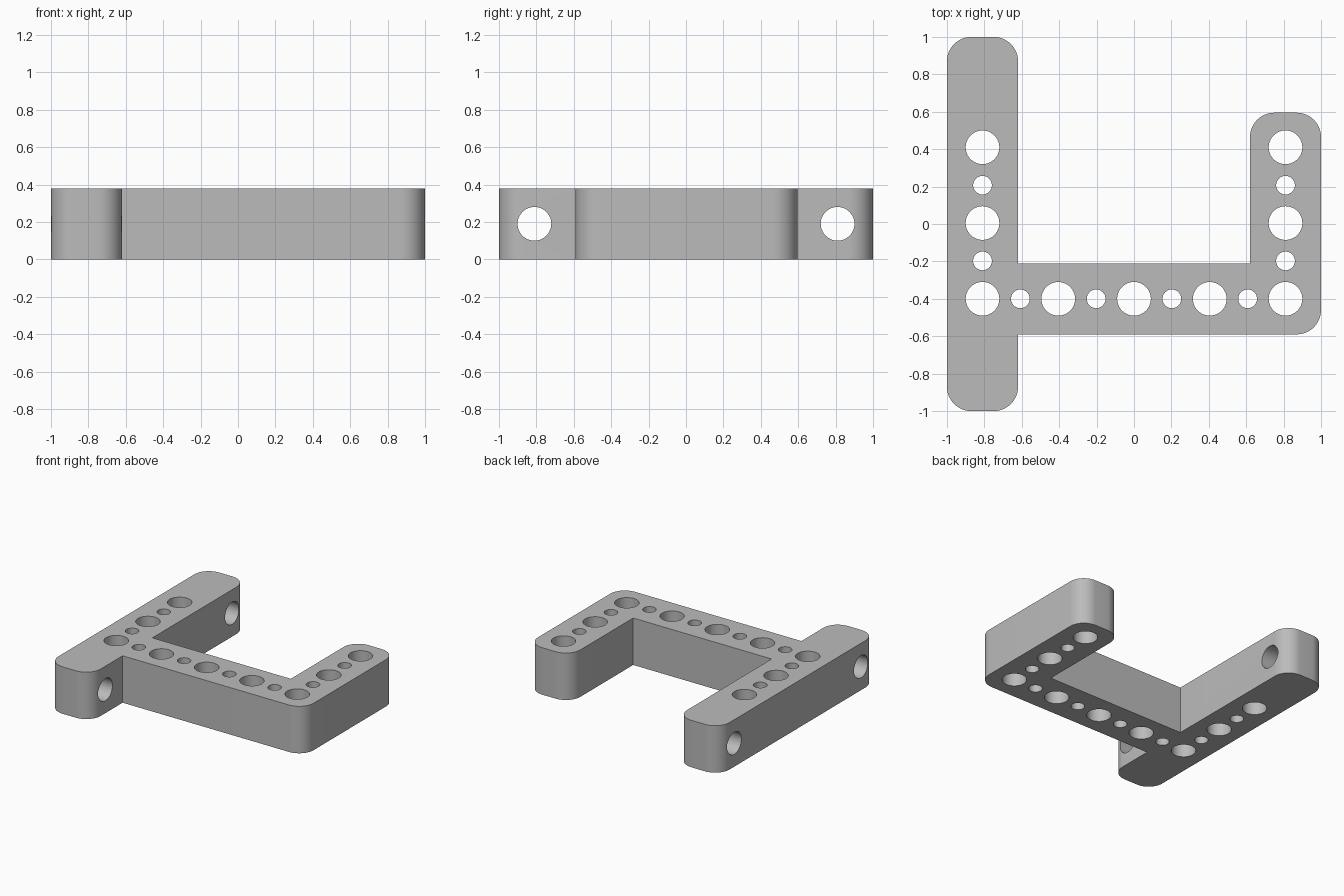
import bpy, bmesh
from math import sin, cos, pi, radians
from mathutils import Matrix, Vector

if "Cube" in bpy.data.objects:
    bpy.data.objects.remove(bpy.data.objects["Cube"])

HEIGHT, ROUND = 0.38, 0.13
PITCH = 0.405            # spacing of the large holes
BIG, SMALL = 0.09, 0.05  # hole radii
MID = HEIGHT / 2

grey = bpy.data.materials.new("plain grey")
grey.use_nodes = True
colour = (0.5, 0.5, 0.5, 1)
grey.diffuse_color = colour
grey.node_tree.nodes["Principled BSDF"].inputs["Base Color"].default_value = colour


def make_object(name, bm):
    mesh = bpy.data.meshes.new(name)
    bmesh.ops.recalc_face_normals(bm, faces=bm.faces)
    bm.to_mesh(mesh)
    bm.free()
    mesh.materials.append(grey)
    obj = bpy.data.objects.new(name, mesh)
    bpy.context.collection.objects.link(obj)
    return obj


def rounded(x, y, start, steps=12):
    """Quarter arc for an outer corner, running anticlockwise from a start angle."""
    a0 = radians(start)
    cx = x - ROUND * (1 if cos(a0 + pi / 4) > 0 else -1)
    cy = y - ROUND * (1 if sin(a0 + pi / 4) > 0 else -1)
    return [(cx + ROUND * cos(a0 + pi / 2 * i / steps),
             cy + ROUND * sin(a0 + pi / 2 * i / steps)) for i in range(steps + 1)]


# Frame outline: long left arm, cross bar and short right arm
outline = (rounded(-1, -1, 180) + rounded(-0.62, -1, 270)
           + [(-0.62, -0.59)] + rounded(1, -0.59, 270)
           + rounded(1, 0.595, 0) + rounded(0.62, 0.595, 90)
           + [(0.62, -0.21), (-0.62, -0.21)]
           + rounded(-0.62, 1, 0) + rounded(-1, 1, 90))
bm = bmesh.new()
base = bm.faces.new([bm.verts.new((x, y, 0)) for x, y in outline])
top = bmesh.ops.extrude_face_region(bm, geom=[base], use_keep_orig=True)
bmesh.ops.translate(bm, vec=(0, 0, HEIGHT),
                    verts=[v for v in top["geom"] if isinstance(v, bmesh.types.BMVert)])
frame = make_object("drilled_frame", bm)

# Hole cutters
bm = bmesh.new()


def drill(centre, radius, axis="Z"):
    turn = Matrix.Rotation(pi / 2, 4, "Y") if axis == "X" else Matrix()
    bmesh.ops.create_cone(bm, cap_ends=True, segments=48, radius1=radius, radius2=radius,
                          depth=HEIGHT + 0.1, matrix=Matrix.Translation(Vector(centre)) @ turn)


for i in range(-4, 5):                       # along the cross bar
    drill((i * PITCH / 2, -0.4, MID), SMALL if i % 2 else BIG)
for side in (-1, 1):                         # along both arms
    for i in range(1, 5):
        drill((side * 2 * PITCH, -0.4 + i * PITCH / 2, MID), SMALL if i % 2 else BIG)
for y in (-0.81, 0.81):                      # sideways through the long arm
    drill((-2 * PITCH, y, MID), BIG, "X")
cutter = make_object("hole_cutter", bm)
cutter.hide_render = True

cut = frame.modifiers.new("holes", "BOOLEAN")
cut.operation, cut.solver, cut.object = "DIFFERENCE", "EXACT", cutter
bpy.ops.object.select_all(action="DESELECT")
bpy.context.view_layer.objects.active = frame
frame.select_set(True)
bpy.ops.object.modifier_apply(modifier=cut.name)
bpy.data.objects.remove(cutter)
bpy.ops.object.shade_smooth_by_angle(angle=radians(30))
